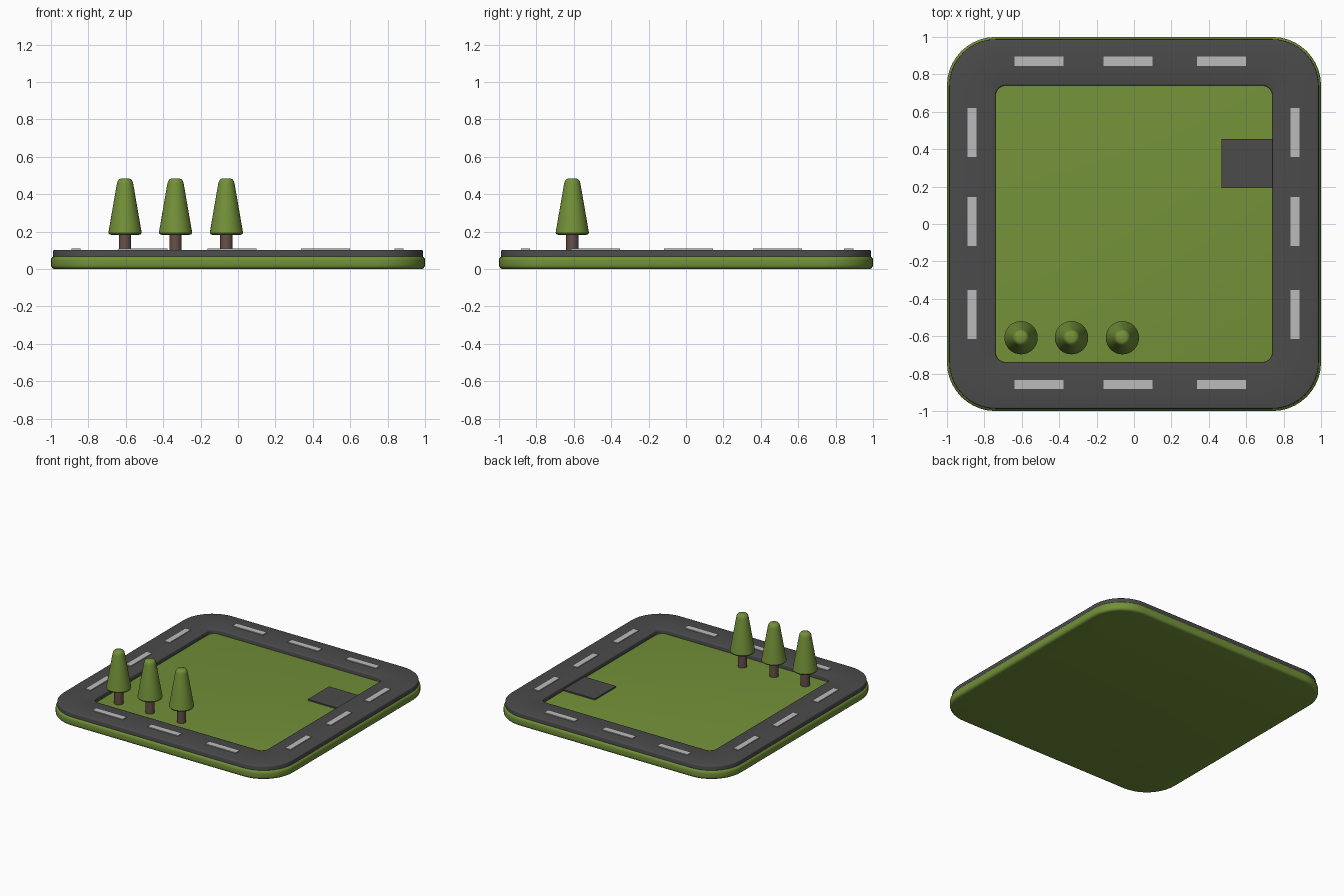
import bpy, bmesh
from math import sin, cos, pi, radians

if "Cube" in bpy.data.objects:
    bpy.data.objects.remove(bpy.data.objects["Cube"])


def material(name, rgb):
    m = bpy.data.materials.new(name)
    m.diffuse_color = (*rgb, 1)
    m.use_nodes = True
    m.node_tree.nodes["Principled BSDF"].inputs["Base Color"].default_value = m.diffuse_color
    return m


GREEN = material("grass green", (0.17, 0.28, 0.04))
ASPHALT = material("asphalt", (0.07, 0.07, 0.07))
PAINT = material("road paint", (0.50, 0.50, 0.50))
BARK = material("bark", (0.13, 0.08, 0.07))


def finish(bm, name, mat):
    bmesh.ops.recalc_face_normals(bm, faces=bm.faces)
    me = bpy.data.meshes.new(name)
    bm.to_mesh(me)
    bm.free()
    ob = bpy.data.objects.new(name, me)
    bpy.context.collection.objects.link(ob)
    me.materials.append(mat)
    bpy.ops.object.select_all(action='DESELECT')
    ob.select_set(True)
    bpy.context.view_layer.objects.active = ob
    bpy.ops.object.shade_smooth_by_angle(angle=radians(40))
    return ob


def rounded_square(half, radius, z, n=10):
    pts = []
    for q in range(4):
        a0 = q * pi / 2
        cx = (half - radius) * (1 if q in (0, 3) else -1)
        cy = (half - radius) * (1 if q in (0, 1) else -1)
        for i in range(n + 1):
            a = a0 + i / n * pi / 2
            pts.append((cx + radius * cos(a), cy + radius * sin(a), z))
    return pts


def loft(name, loops, mat, ring=False):
    bm = bmesh.new()
    rows = [[bm.verts.new(p) for p in loop] for loop in loops]
    n = len(rows[0])
    pairs = list(zip(rows, rows[1:] + rows[:1]))
    for a, b in pairs if ring else pairs[:-1]:
        for i in range(n):
            j = (i + 1) % n
            bm.faces.new((a[i], a[j], b[j], b[i]))
    if not ring:
        bm.faces.new(rows[0])
        bm.faces.new(rows[-1])
    return finish(bm, name, mat)


def box(name, x0, x1, y0, y1, z0, z1, mat):
    bm = bmesh.new()
    bmesh.ops.create_cube(bm, size=1)
    for v in bm.verts:
        v.co = ((x0 + x1) / 2 + v.co.x * (x1 - x0),
                (y0 + y1) / 2 + v.co.y * (y1 - y0),
                (z0 + z1) / 2 + v.co.z * (z1 - z0))
    return finish(bm, name, mat)


def circle(x, y, r, z, n=32):
    return [(x + r * cos(2 * pi * i / n), y + r * sin(2 * pi * i / n), z) for i in range(n)]


# Grass slab with rounded rims
B, TOP = 0.022, 0.07
steps = [i / 4 * pi / 2 for i in range(5)]
slab = [(B * (1 - sin(a)), B * (1 - cos(a))) for a in steps]
slab += [(d, TOP - z) for d, z in reversed(slab)]
loft("grass_base", [rounded_square(1 - d, 0.26 - d, z) for d, z in slab], GREEN)

# Road ring with softened upper edges
R, H, b = 0.988, 0.103, 0.008
arc = [i / 3 * pi / 2 for i in range(4)]
outer = [(0, 0.06)] + [(b * (1 - cos(a)), H - b * (1 - sin(a))) for a in arc]
road = [rounded_square(R - d, 0.25 - d, z) for d, z in outer]
road += [rounded_square(0.74 + d, 0.055 + d, z) for d, z in reversed(outer)]
loft("road_loop", road, ASPHALT, ring=True)

# Driveway stub
box("driveway", 0.468, 0.745, 0.193, 0.455, 0.06, 0.08, ASPHALT)

# Lane dashes on the four sides
for i, c in enumerate((-0.508, -0.032, 0.467)):
    for side, y in (("front", -0.858), ("back", 0.871)):
        box(f"{side}_dash_{i}", c - 0.131, c + 0.131, y - 0.025, y + 0.025, 0.095, 0.109, PAINT)
for i, c in enumerate((-0.485, 0.013, 0.49)):
    for side, x in (("left", -0.866), ("right", 0.861)):
        box(f"{side}_dash_{i}", x - 0.024, x + 0.024, c - 0.131, c + 0.131, 0.095, 0.109, PAINT)

# Trees
CROWN = [(0.074, 0.183), (0.084, 0.186), (0.089, 0.194), (0.087, 0.206), (0.044, 0.455),
         (0.040, 0.470), (0.032, 0.480), (0.020, 0.485)]
for i, x in enumerate((-0.604, -0.334, -0.062)):
    y = -0.608
    loft(f"tree_trunk_{i}", [circle(x, y, 0.033, z) for z in (0.06, 0.20)], BARK)
    loft(f"tree_crown_{i}", [circle(x, y, r, z) for r, z in CROWN], GREEN)
